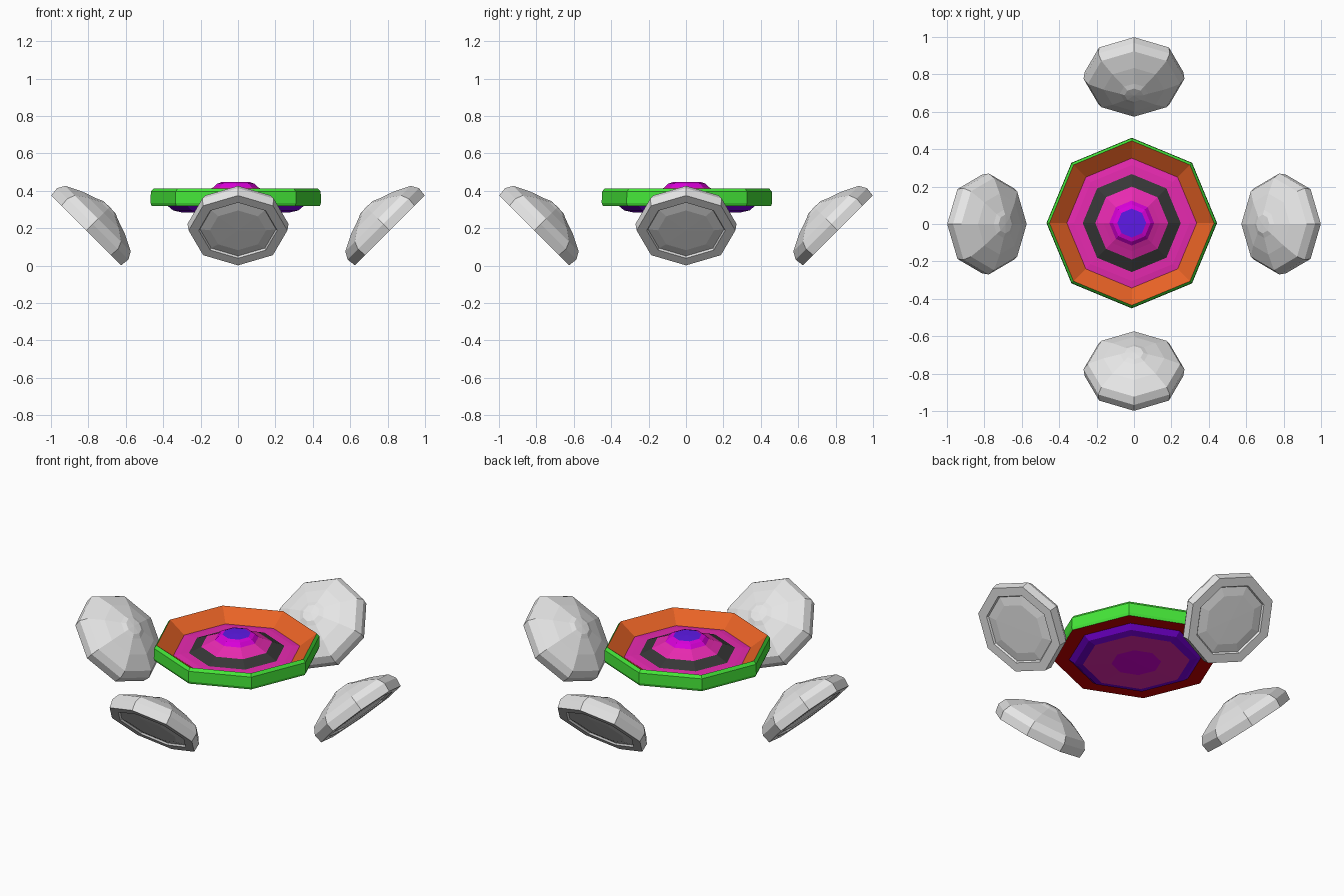
import bpy, bmesh
from math import cos, sin, pi, radians
from mathutils import Matrix

cube = bpy.data.objects.get("Cube")
if cube:
    bpy.data.objects.remove(cube, do_unlink=True)


def material(name, r, g, b):
    m = bpy.data.materials.new(name)
    m.use_nodes = True
    m.diffuse_color = (r, g, b, 1)
    m.node_tree.nodes["Principled BSDF"].inputs["Base Color"].default_value = (r, g, b, 1)
    return m


grey = material("light grey", .8, .8, .8)
green = material("green", .06, .8, .04)
orange = material("orange", .85, .13, .02)
pink = material("pink", .88, .025, .48)
dark = material("charcoal", .038, .038, .038)
magenta = material("magenta", .7, 0, .7)
blue = material("violet blue", .11, .01, .8)
red = material("deep red", .6, 0, 0)
purple = material("purple", .2, 0, .75)


def lathe(name, profile, matrix, sides=8):
    """Spin (radius, height, material of the band that starts there); ends lie on the axis."""
    bm = bmesh.new()
    rings = []
    for r, z, _ in profile:
        count = sides if r else 1
        rings.append([bm.verts.new((r * cos(2 * pi * i / sides), r * sin(2 * pi * i / sides), z))
                      for i in range(count)])
    mats = []
    for (a, b), (_, _, mat) in zip(zip(rings, rings[1:]), profile):
        if mat not in mats:
            mats.append(mat)
        for i in range(sides):
            j = (i + 1) % sides
            loop = [a[i % len(a)], a[j % len(a)], b[j % len(b)], b[i % len(b)]]
            face = bm.faces.new(list(dict.fromkeys(loop)))
            face.material_index = mats.index(mat)
    bmesh.ops.recalc_face_normals(bm, faces=bm.faces)
    mesh = bpy.data.meshes.new(name)
    bm.to_mesh(mesh)
    bm.free()
    for mat in mats:
        mesh.materials.append(mat)
    obj = bpy.data.objects.new(name, mesh)
    obj.matrix_world = matrix
    bpy.context.collection.objects.link(obj)
    return obj


# Central dish: underside, bevelled rim, inner slope, then stepped rings up to the hub
dish = [
    (0, .282, magenta), (.135, .283, pink), (.29, .285, purple), (.335, .295, purple),
    (.365, .32, red), (.45, .32, green), (.456, .335, green), (.454, .395, green),
    (.44, .412, orange), (.347, .345, pink), (.31, .35, pink), (.262, .352, dark),
    (.195, .383, pink), (.15, .403, pink), (.12, .418, magenta), (.1, .438, magenta),
    (.077, .446, blue), (0, .448, blue),
]
lathe("central_dish", dish, Matrix.Translation((-.012, .005, 0)))

# Four tilted pods: shallow stepped base panel, rim, domed back with a small cap
pod = [
    (0, 0, grey), (.15, .001, grey), (.203, .01, grey), (.21, 0, grey),
    (.264, 0, grey), (.27, .05, grey), (.247, .09, grey), (.163, .132, grey),
    (.075, .163, grey), (.05, .175, grey), (0, .178, grey),
]
tilt = Matrix.Translation((.812, 0, .188)) @ Matrix.Rotation(radians(-45), 4, "Y")
for k, side in enumerate(("left", "back", "right", "front")):
    lathe(side + "_pod", pod, Matrix.Rotation(k * pi / 2, 4, "Z") @ tilt)
